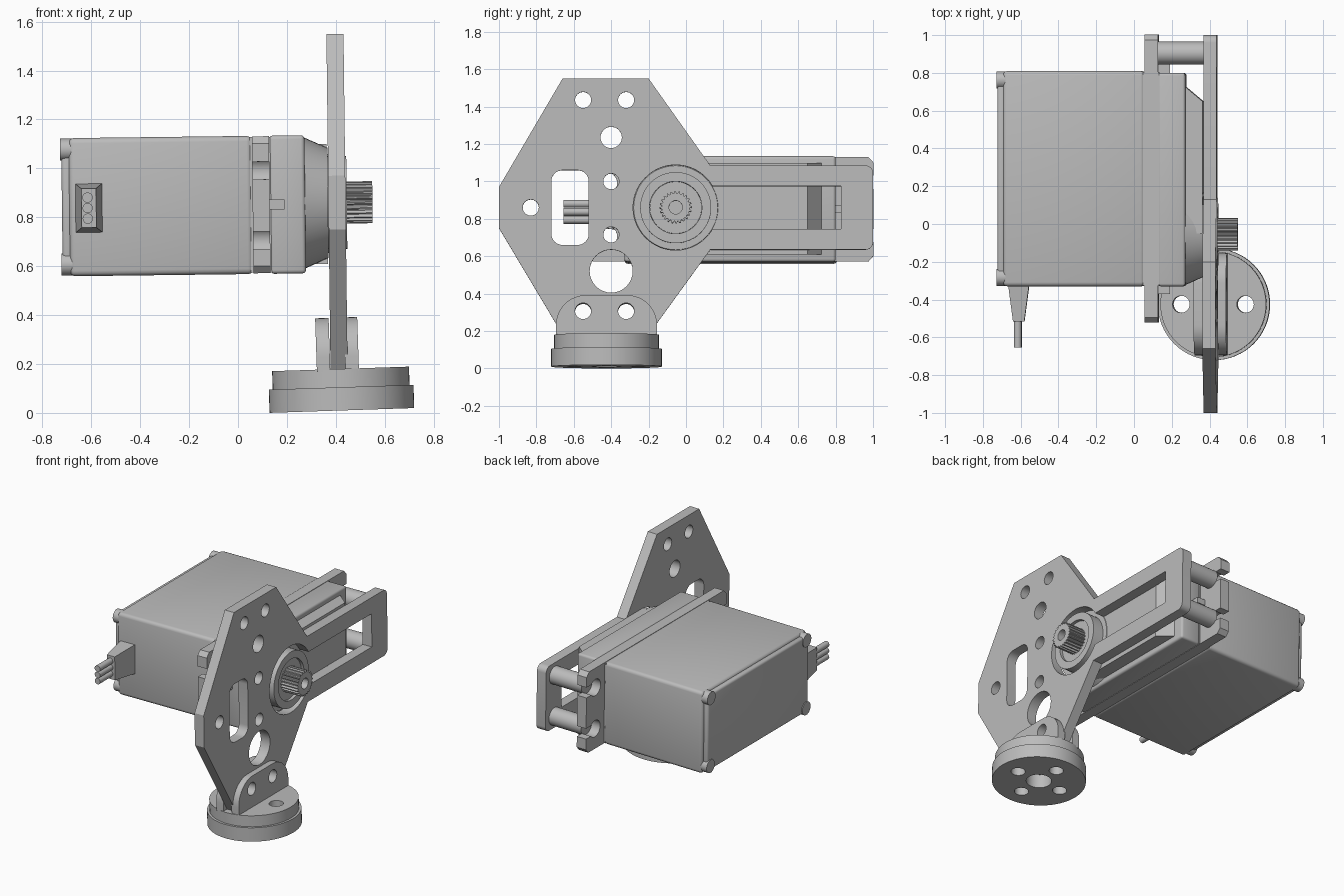
import bpy, bmesh, math
from mathutils import Matrix, Vector

if "Cube" in bpy.data.objects:
    bpy.data.objects.remove(bpy.data.objects["Cube"], do_unlink=True)

grey = bpy.data.materials.new("mid_grey")
grey.use_nodes = True
colour = (0.5, 0.5, 0.5, 1)
grey.diffuse_color = colour
grey.node_tree.nodes["Principled BSDF"].inputs["Base Color"].default_value = colour


def tilt(degrees, pivot):
    p = Vector(pivot)
    return Matrix.Translation(p) @ Matrix.Rotation(math.radians(degrees), 4, 'Y') @ Matrix.Translation(-p)


SERVO_TILT = tilt(-0.7, (0.4, 0, 0.85))
BASE_TILT = tilt(-1.9, (0.425, 0, 0.01))
CY, CZ = -0.055, 0.86          # output shaft axis
MID_Y, MID_Z = 0.24, 0.855     # centre of the servo case


def finish(name, bm, matrix):
    bm.transform(matrix)
    bmesh.ops.remove_doubles(bm, verts=bm.verts, dist=1e-5)
    bmesh.ops.recalc_face_normals(bm, faces=bm.faces)
    mesh = bpy.data.meshes.new(name)
    bm.to_mesh(mesh)
    bm.free()
    mesh.materials.append(grey)
    obj = bpy.data.objects.new(name, mesh)
    bpy.context.collection.objects.link(obj)
    bpy.ops.object.select_all(action='DESELECT')
    obj.select_set(True)
    bpy.context.view_layer.objects.active = obj
    bpy.ops.object.shade_smooth_by_angle(angle=math.radians(30))
    return obj


def arc(u, v, r, start=0, end=360, n=32):
    steps = n if end - start == 360 else n + 1
    return [(u + r * math.cos(a), v + r * math.sin(a)) for a in
            (math.radians(start + (end - start) * i / n) for i in range(steps))]


def rounded(u0, u1, v0, v1, r):
    return (arc(u1 - r, v1 - r, r, 0, 90, 8) + arc(u0 + r, v1 - r, r, 90, 180, 8)
            + arc(u0 + r, v0 + r, r, 180, 270, 8) + arc(u1 - r, v0 + r, r, 270, 360, 8))


# Extrude an outline with holes along an axis: X uses (y, z), Y uses (z, x), Z uses (x, y)
def sheet(name, loops, low, high, axis='X', matrix=SERVO_TILT):
    curve = bpy.data.curves.new(name, 'CURVE')
    curve.dimensions = '2D'
    curve.fill_mode = 'BOTH'
    curve.extrude = (high - low) / 2
    for loop in loops:
        spline = curve.splines.new('POLY')
        spline.points.add(len(loop) - 1)
        for point, (u, v) in zip(spline.points, loop):
            point.co = (u, v, 0, 1)
        spline.use_cyclic_u = True
    temp = bpy.data.objects.new(name + "_curve", curve)
    bpy.context.collection.objects.link(temp)
    bpy.context.view_layer.update()
    mesh = bpy.data.meshes.new_from_object(temp.evaluated_get(bpy.context.evaluated_depsgraph_get()))
    bm = bmesh.new()
    bm.from_mesh(mesh)
    bpy.data.objects.remove(temp)
    bpy.data.curves.remove(curve)
    bpy.data.meshes.remove(mesh)
    turn = {'X': Matrix(((0, 0, 1, 0), (1, 0, 0, 0), (0, 1, 0, 0), (0, 0, 0, 1))),
            'Y': Matrix(((0, 1, 0, 0), (0, 0, 1, 0), (1, 0, 0, 0), (0, 0, 0, 1))),
            'Z': Matrix.Identity(4)}[axis]
    return finish(name, bm, matrix @ turn @ Matrix.Translation((0, 0, (low + high) / 2)))


def box(name, x, y, z, bevel=0.0):
    bm = bmesh.new()
    bmesh.ops.create_cube(bm, size=1)
    for v in bm.verts:
        v.co = [(s[0] + s[1]) / 2 + c * (s[1] - s[0]) for s, c in zip((x, y, z), v.co)]
    if bevel:
        bmesh.ops.bevel(bm, geom=bm.edges[:], offset=bevel, segments=3, profile=0.5, affect='EDGES')
    return finish(name, bm, SERVO_TILT)


# Bracket plate: hexagonal panel with a framed arm
outline = [(-0.66, 1.55), (-1, 0.97), (-1, 0.75), (-0.66, 0.18), (-0.2, 0.18), (0.13, 0.635)]
outline += arc(0.96, 0.675, 0.04, 270, 360, 6) + arc(0.96, 1.045, 0.04, 0, 90, 6)
outline += [(0.13, 1.085), (-0.2, 1.55)]
shaft_window = arc(CY, CZ, 0.228, 30, 330, 48) + [(0.83, CZ - 0.114), (0.83, CZ + 0.114)]
holes = [(-0.55, 1.435, 0.043), (-0.32, 1.435, 0.043), (-0.4, 1.235, 0.057), (-0.4, 1.0, 0.042),
         (-0.4, 0.715, 0.042), (-0.83, 0.86, 0.043), (-0.4, 0.52, 0.115),
         (-0.55, 0.305, 0.043), (-0.32, 0.305, 0.043)]
sheet("bracket_plate", [outline, shaft_window, rounded(-0.72, -0.52, 0.66, 1.06, 0.06)]
      + [arc(*h) for h in holes], 0.37, 0.44)

# Servo case in stacked sections
box("case_back", (-0.72, -0.675), (-0.31, 0.79), (0.59, 1.12), 0.015)
box("case_body", (-0.69, 0.06), (-0.33, 0.81), (0.572, 1.137), 0.022)
box("case_middle", (0.05, 0.135), (-0.325, 0.805), (0.578, 1.132))
box("case_front", (0.13, 0.275), (-0.33, 0.80), (0.572, 1.137), 0.015)
box("case_notch", (0.135, 0.18), (-0.335, -0.32), (0.84, 0.872))

# Corner screws on the back of the case
for sy in (-1, 1):
    for sz in (-1, 1):
        sheet("corner_screw", [arc(MID_Y + sy * 0.522, MID_Z + sz * 0.235, 0.045)], -0.725, -0.64)

# Mounting ears with open keyhole slots
ears = []
for sign in (1, -1):
    half = []
    for z in (0.715, 1.0):
        hole = arc(0.665, z - MID_Z, 0.055, -140, -400, 20)
        half += [(0.762, z - MID_Z - 0.036), (0.71, z - MID_Z - 0.036)]
        half += arc(0.665, z - MID_Z, 0.057, -39, -321, 20)
        half += [(0.71, z - MID_Z + 0.036), (0.762, z - MID_Z + 0.036)]
    half = [(0.735, -0.28), (0.762, -0.25)] + half + [(0.762, 0.25), (0.735, 0.28)]
    ears += [(MID_Y + sign * u, MID_Z + sign * v) for u, v in half]
sheet("mounting_ears", [ears], 0.06, 0.13)
for y in ((0.79, 0.85), (-0.37, -0.31)):
    box("ear_rib", (0.12, 0.19), y, (0.835, 0.875))

# Standoffs between arm and ears
for z in (0.715, 1.0):
    sheet("standoff", [arc(0.905, z, 0.06)], 0.125, 0.375)

# Gear housing, round boss and output shaft
sheet("gear_housing", [[(0.61, 0.26), (1.10, 0.26), (1.10, 0.365), (0.61, 0.365)]], -0.05, 0.65, 'Y')
sheet("gear_housing_slope", [[(0.27, 0.6), (0.365, 0.6), (0.365, 0.65), (0.27, 0.73)]], 0.61, 1.10, 'Z')
bm = bmesh.new()
bmesh.ops.create_cone(bm, cap_ends=True, segments=48, radius1=0.27, radius2=0.225, depth=0.1)
finish("gear_boss", bm, SERVO_TILT @ Matrix.Translation((0.318, CY, CZ)) @ Matrix.Rotation(math.pi / 2, 4, 'Y'))
sheet("boss_rim", [arc(CY, CZ, 0.19, n=48), arc(CY, CZ, 0.14, n=48)], 0.36, 0.445)
sheet("shaft_collar", [arc(CY, CZ, 0.139, n=48)], 0.36, 0.425)
teeth = [arc(CY, CZ, 0.086 if i % 4 < 2 else 0.074, n=96)[i] for i in range(96)]
sheet("output_shaft", [teeth, arc(CY, CZ, 0.036)], 0.42, 0.55)

# Cable plug and three wires
bm = bmesh.new()
bmesh.ops.create_cube(bm, size=1)
for v in bm.verts:
    tip = v.co.y < 0
    v.co = (-0.61 + v.co.x * (0.06 if tip else 0.11), -0.515 if tip else -0.325,
            0.85 + v.co.z * (0.16 if tip else 0.2))
finish("cable_plug", bm, SERVO_TILT)
for i in (-1, 0, 1):
    sheet("wire", [arc(0.85 + i * 0.043, -0.615, 0.021, n=16)], -0.655, -0.5, 'Y')

# Round foot: stepped disc with bolt holes and two lugs gripping the plate
BX, BY = 0.425, -0.425
bolts = [arc(BX + dx, BY + dy, 0.045) for dx, dy in ((0.17, 0), (-0.17, 0), (0, 0.17), (0, -0.17))]
sheet("foot_disc", [arc(BX, BY, 0.296, n=64), arc(BX, BY, 0.08)] + bolts, 0.01, 0.105, 'Z', BASE_TILT)
sheet("foot_step", [arc(BX, BY, 0.28, n=64)] + bolts[:2], 0.105, 0.18, 'Z', BASE_TILT)
lug = [(-0.695, 0.17), (-0.155, 0.17)] + arc(-0.315, 0.23, 0.16, 0, 90, 12) + arc(-0.535, 0.23, 0.16, 90, 180, 12)
for x in (0.328, 0.445):
    sheet("foot_lug", [lug] + [arc(y, 0.305, 0.043) for y in (-0.55, -0.32)], x, x + 0.055, 'X', BASE_TILT)
